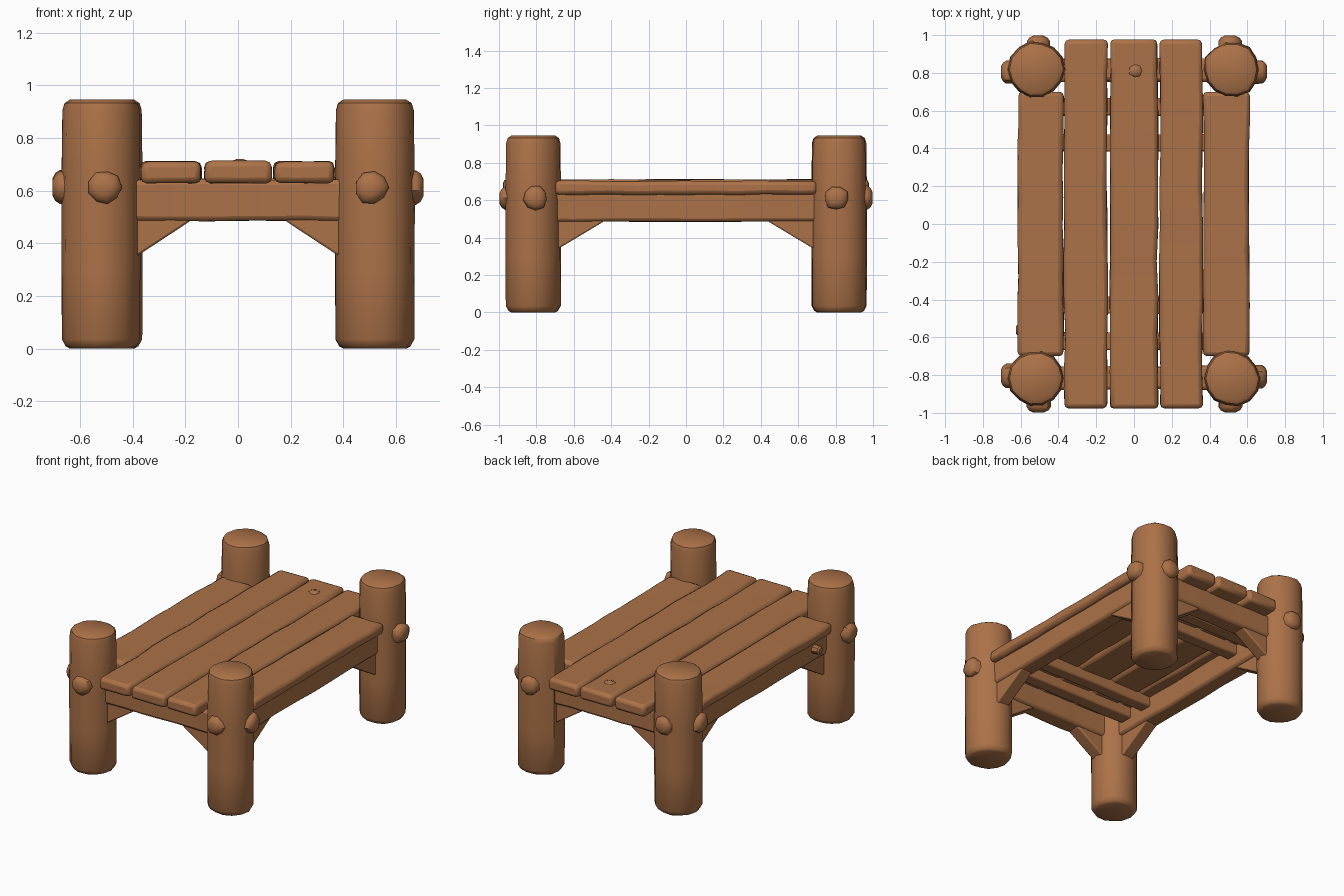
import bpy, bmesh, math, random
from mathutils import Matrix, Vector

if "Cube" in bpy.data.objects:
    bpy.data.objects.remove(bpy.data.objects["Cube"])

random.seed(4)
wood = bpy.data.materials.new("warm brown wood")
wood.diffuse_color = (0.41, 0.168, 0.065, 1)
wood.use_nodes = True
wood.node_tree.nodes["Principled BSDF"].inputs["Base Color"].default_value = wood.diffuse_color


def finish(name, bm, bevel=0.0, angle=35):
    bmesh.ops.recalc_face_normals(bm, faces=bm.faces)
    me = bpy.data.meshes.new(name)
    bm.to_mesh(me)
    bm.free()
    ob = bpy.data.objects.new(name, me)
    bpy.context.collection.objects.link(ob)
    me.materials.append(wood)
    if bevel:
        m = ob.modifiers.new("soft edges", 'BEVEL')
        m.width, m.segments, m.limit_method = bevel, 2, 'ANGLE'
        m.angle_limit = math.radians(40)
    bpy.ops.object.select_all(action='DESELECT')
    bpy.context.view_layer.objects.active = ob
    ob.select_set(True)
    bpy.ops.object.shade_smooth_by_angle(angle=math.radians(angle))
    return ob


def timber(name, lo, hi, axis=1, cuts=7, wobble=0.005, bevel=0.018):
    """Hewn board: a box cut along its length with slightly uneven sides."""
    lo, hi = Vector(lo), Vector(hi)
    bm = bmesh.new()
    bmesh.ops.create_cube(bm, size=1, matrix=Matrix.Translation((lo + hi) / 2)
                          @ Matrix.Diagonal((*(hi - lo), 1)))
    edges = [e for e in bm.edges
             if abs((e.verts[0].co - e.verts[1].co)[axis]) > 0.01]
    bmesh.ops.subdivide_edges(bm, edges=edges, cuts=cuts)
    for v in bm.verts:
        for i in range(3):
            if i != axis:
                k = 0.5 if i == 2 else 1
                v.co[i] += random.uniform(-wobble, wobble) * k
    return finish(name, bm, bevel)


def log(name, matrix, rings, sides=14, wobble=0.006):
    """Rounded log: rings of (height, radius) stacked along local z."""
    bm = bmesh.new()
    bump = [random.uniform(-wobble, wobble) for _ in range(sides)]
    loops = []
    for z, r in rings:
        loops.append([bm.verts.new(matrix @ Vector((
            (r + bump[i]) * math.cos(math.tau * i / sides),
            (r + bump[i]) * math.sin(math.tau * i / sides), z)))
            for i in range(sides)])
    for a, b in zip(loops, loops[1:]):
        for i in range(sides):
            j = (i + 1) % sides
            bm.faces.new((a[i], a[j], b[j], b[i]))
    bm.faces.new(loops[0][::-1])
    bm.faces.new(loops[-1])
    return finish(name, bm, 0, 40)


def brace(name, corner, direction, run, drop, half):
    """Triangular knee between a post and a beam, swept sideways."""
    c, d = Vector(corner), Vector(direction)
    s = d.cross(Vector((0, 0, 1))) * half
    pts = [c - d * 0.06 + Vector((0, 0, 0.05)), c + d * run + Vector((0, 0, 0.05)),
           c + d * run, c - Vector((0, 0, drop)),
           c - d * 0.06 - Vector((0, 0, drop + 0.035))]
    bm = bmesh.new()
    a = [bm.verts.new(p - s) for p in pts]
    b = [bm.verts.new(p + s) for p in pts]
    bm.faces.new(a)
    bm.faces.new(b[::-1])
    for i in range(5):
        j = (i + 1) % 5
        bm.faces.new((a[i], a[j], b[j], b[i]))
    return finish(name, bm, 0.008)


PX, PY, R = 0.517, 0.817, 0.148
post_rings = [(0, 0.118), (0.008, 0.133), (0.035, R), (0.3, R + 0.001),
              (0.6, R + 0.002), (0.905, R - 0.002), (0.932, 0.138), (0.945, 0.118)]
peg_rings = [(0, 0.066), (0.155, 0.064), (0.172, 0.052), (0.183, 0.03)]

for sx in (-1, 1):
    for sy in (-1, 1):
        tag = ("left" if sx < 0 else "right") + ("_front" if sy < 0 else "_back")
        # corner post
        log("post_" + tag, Matrix.Translation((sx * PX, sy * PY, 0)), post_rings)
        # pegs: rounded beam ends poking out of the post
        spin = Matrix.Rotation(sx * math.pi / 2, 4, 'Y')
        log("side_peg_" + tag, Matrix.Translation((sx * 0.522, sy * 0.805, 0.612)) @ spin,
            peg_rings, 9, 0.004)
        spin = Matrix.Rotation(-sy * math.pi / 2, 4, 'X')
        log("end_peg_" + tag, Matrix.Translation((sx * 0.507, sy * 0.814, 0.612)) @ spin,
            peg_rings, 9, 0.004)
        # knee braces
        brace("end_brace_" + tag, (sx * 0.37, sy * PY, 0.485), (-sx, 0, 0), 0.19, 0.125, 0.045)
        brace("side_brace_" + tag, (sx * PX, sy * 0.667, 0.485), (0, -sy, 0), 0.225, 0.135, 0.045)

# beams joining the posts
for s, tag in ((-1, "left"), (1, "right")):
    timber("side_beam_" + tag, (s * 0.515 - 0.06, -0.8, 0.485), (s * 0.515 + 0.06, 0.8, 0.645))
for s, tag in ((-1, "front"), (1, "back")):
    timber("end_beam_" + tag, (-0.5, s * 0.815 - 0.06, 0.485), (0.5, s * 0.815 + 0.06, 0.64), 0)
    # battens under the deck
    for n, y in enumerate((0.62, 0.43)):
        timber(f"batten_{tag}_{n}", (-0.5, s * y - 0.045, 0.56),
               (0.5, s * y + 0.045, 0.645), 0, 4, 0.004, 0.01)

# deck planks: (name, x from, x to, half length)
for name, x0, x1, h, z0, z1 in (
        ("outer_plank_left", -0.615, -0.374, 0.70, 0.63, 0.703),
        ("inner_plank_left", -0.368, -0.142, 0.976, 0.628, 0.71),
        ("middle_plank", -0.126, 0.126, 0.978, 0.627, 0.711),
        ("inner_plank_right", 0.136, 0.362, 0.976, 0.628, 0.71),
        ("outer_plank_right", 0.368, 0.61, 0.70, 0.63, 0.703)):
    timber(name, (x0, -h, z0), (x1, h, z1), 1, 9, 0.006, 0.022)

# small knots on the deck and the left beam
log("deck_knot", Matrix.Translation((0.01, 0.81, 0.69)),
    [(0, 0.05), (0.022, 0.035), (0.03, 0.012)], 7, 0.004)
log("beam_knot", Matrix.Translation((-0.56, -0.56, 0.57)) @ Matrix.Rotation(-math.pi / 2, 4, 'Y'),
    [(0, 0.03), (0.055, 0.028), (0.065, 0.018)], 8, 0.002)
